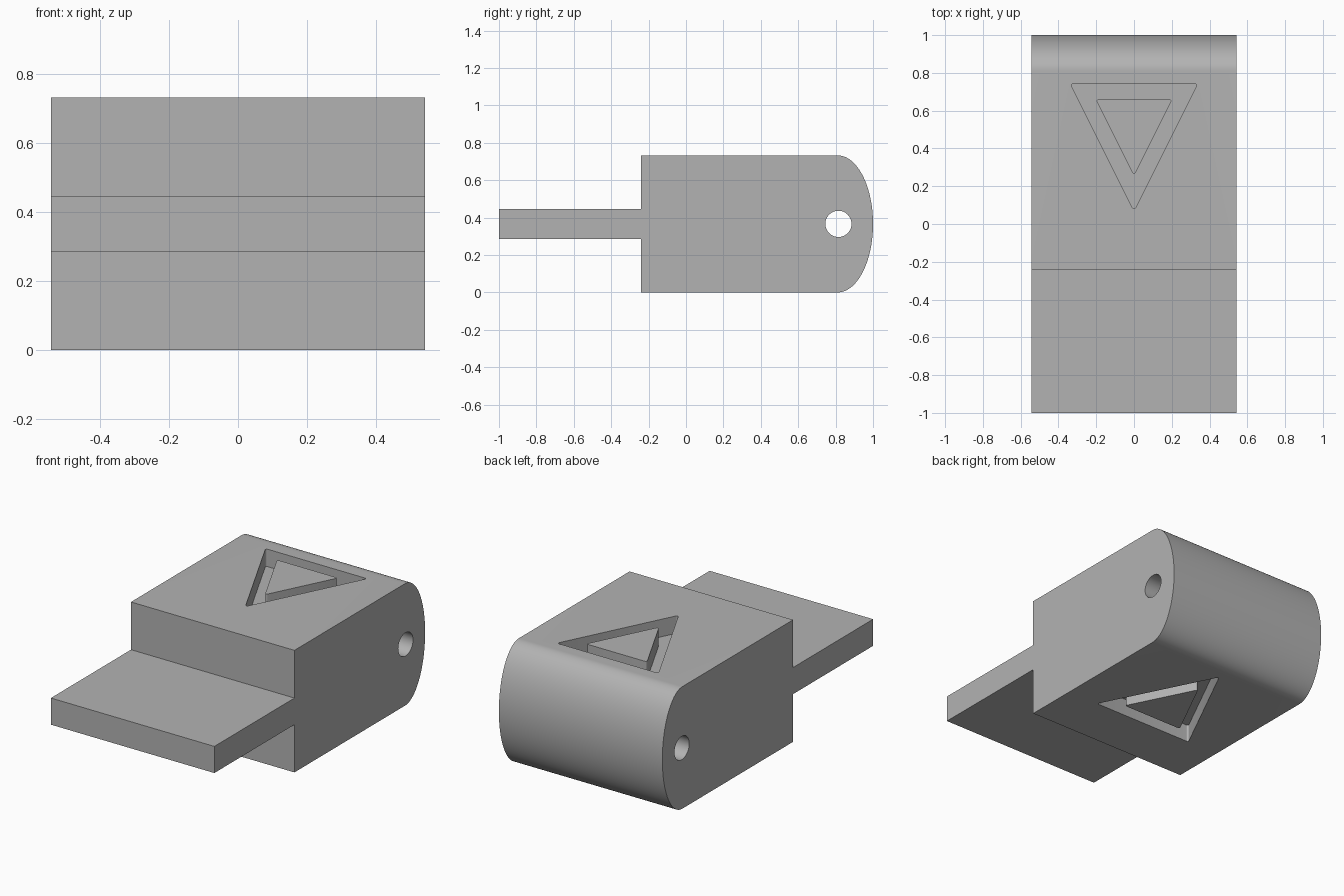
import bpy
import bmesh
from math import sin, cos, pi, radians
from mathutils import Vector

if "Cube" in bpy.data.objects:
    bpy.data.objects.remove(bpy.data.objects["Cube"])

HALF_W, HEIGHT = 0.543, 0.733
MID = HEIGHT / 2
STEP_Y, ARC_Y, GROOVE_Y = -0.24, 0.81, 0.41
TAB = 0.08          # half thickness of the tab
DEPTH = 0.105       # groove depth

grey = bpy.data.materials.new("plain grey")
grey.use_nodes = True
grey.diffuse_color = (0.45, 0.45, 0.45, 1)
grey.node_tree.nodes["Principled BSDF"].inputs["Base Color"].default_value = (0.45, 0.45, 0.45, 1)


def new_object(name, bm):
    bmesh.ops.recalc_face_normals(bm, faces=bm.faces)
    mesh = bpy.data.meshes.new(name)
    bm.to_mesh(mesh)
    bm.free()
    mesh.materials.append(grey)
    obj = bpy.data.objects.new(name, mesh)
    bpy.context.collection.objects.link(obj)
    return obj


def extrude_x(name, profile, half):
    """Solid with a (y, z) profile, running from -half to +half in x."""
    bm = bmesh.new()
    face = bm.faces.new([bm.verts.new((-half, y, z)) for y, z in profile])
    side = bmesh.ops.extrude_face_region(bm, geom=[face])
    verts = [v for v in side["geom"] if isinstance(v, bmesh.types.BMVert)]
    bmesh.ops.translate(bm, verts=verts, vec=(2 * half, 0, 0))
    return new_object(name, bm)


def rounded_triangle(half, base, tip, radius=0.009, steps=6):
    """Triangle outline in (x, y) with small fillets at its corners."""
    corners = [Vector((half, base)), Vector((-half, base)), Vector((0, tip))]
    points = []
    for i, c in enumerate(corners):
        a = (corners[i - 1] - c).normalized()
        b = (corners[(i + 1) % 3] - c).normalized()
        angle = a.angle(b) / 2
        inward = (a + b).normalized()
        center = c + inward * radius / sin(angle)
        across = (b - a).normalized()
        for k in range(steps + 1):
            t = (pi / 2 - angle) * (2 * k / steps - 1)
            points.append(center + radius * (across * sin(t) - inward * cos(t)))
    return points


def groove_cutter(name, flip):
    """Triangular ring; the underside ring points the other way."""
    outer = rounded_triangle(0.337, 0.743, 0.07)
    inner = rounded_triangle(0.203, 0.66, 0.255)
    z_in, z_out = (DEPTH, -0.1) if flip else (HEIGHT - DEPTH, HEIGHT + 0.1)
    bm = bmesh.new()
    rings = []
    for loop, z in ((outer, z_in), (outer, z_out), (inner, z_out), (inner, z_in)):
        rings.append([bm.verts.new((p.x, 2 * GROOVE_Y - p.y if flip else p.y, z)) for p in loop])
    n = len(outer)
    for r in range(4):
        a, b = rings[r], rings[(r + 1) % 4]
        for i in range(n):
            j = (i + 1) % n
            bm.faces.new((a[i], a[j], b[j], b[i]))
    return new_object(name, bm)


# Block with elliptical back end and a thin tab in front
arc = [(ARC_Y + (1 - ARC_Y) * cos(t), MID + MID * sin(t))
       for t in (radians(-90 + 180 * k / 64) for k in range(65))]
profile = [(STEP_Y, 0)] + arc + [
    (STEP_Y, HEIGHT), (STEP_Y, MID + TAB), (-1, MID + TAB),
    (-1, MID - TAB), (STEP_Y, MID - TAB)]
body = extrude_x("block_with_tab", profile, HALF_W)

# Cross hole and the two triangular grooves
circle = [(0.815 + 0.07 * cos(2 * pi * k / 48), MID + 0.07 * sin(2 * pi * k / 48)) for k in range(48)]
cutters = [extrude_x("hole_cutter", circle, HALF_W + 0.1),
           groove_cutter("top_groove_cutter", False),
           groove_cutter("bottom_groove_cutter", True)]

bpy.ops.object.select_all(action='DESELECT')
bpy.context.view_layer.objects.active = body
body.select_set(True)
for cutter in cutters:
    cutter.hide_render = True
    mod = body.modifiers.new(cutter.name, 'BOOLEAN')
    mod.operation = 'DIFFERENCE'
    mod.solver = 'EXACT'
    mod.object = cutter
    bpy.ops.object.modifier_apply(modifier=mod.name)
    bpy.data.objects.remove(cutter)

bpy.ops.object.shade_smooth_by_angle(angle=radians(30))
